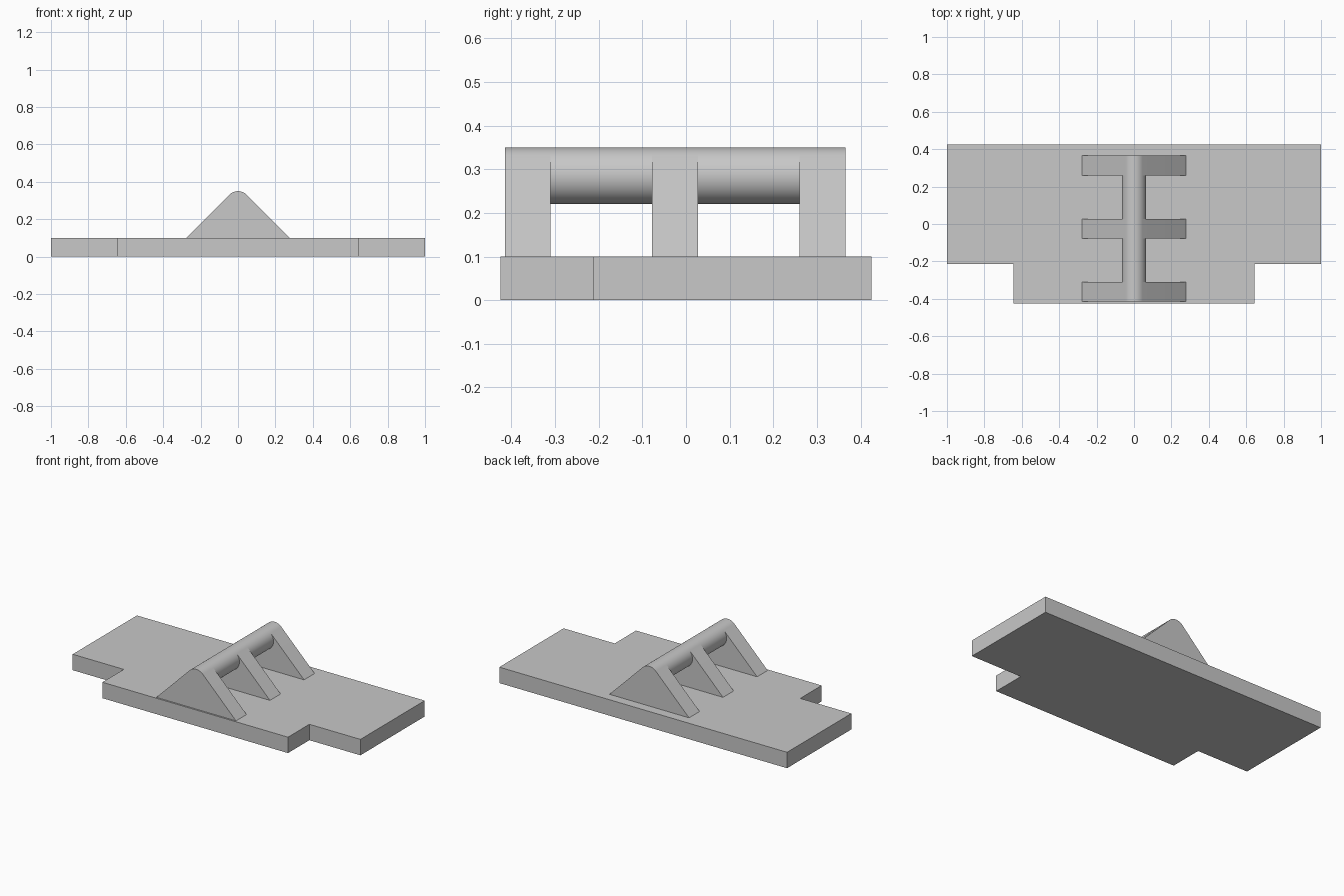
import bpy, bmesh, math

if "Cube" in bpy.data.objects:
    bpy.data.objects.remove(bpy.data.objects["Cube"])

grey = bpy.data.materials.new("plain grey")
grey.diffuse_color = (0.58, 0.58, 0.58, 1)
grey.use_nodes = True
grey.node_tree.nodes["Principled BSDF"].inputs["Base Color"].default_value = grey.diffuse_color


def prism(name, pts, to3d, direction, smooth=False):
    """Extrude a flat outline along a direction."""
    bm = bmesh.new()
    face = bm.faces.new([bm.verts.new(to3d(a, b)) for a, b in pts])
    out = bmesh.ops.extrude_face_region(bm, geom=[face])
    verts = [g for g in out["geom"] if isinstance(g, bmesh.types.BMVert)]
    bmesh.ops.translate(bm, verts=verts, vec=direction)
    bmesh.ops.recalc_face_normals(bm, faces=bm.faces[:])
    mesh = bpy.data.meshes.new(name)
    bm.to_mesh(mesh)
    bm.free()
    mesh.materials.append(grey)
    obj = bpy.data.objects.new(name, mesh)
    bpy.context.collection.objects.link(obj)
    if smooth:
        bpy.ops.object.select_all(action='DESELECT')
        obj.select_set(True)
        bpy.context.view_layer.objects.active = obj
        bpy.ops.object.shade_smooth_by_angle(angle=math.radians(30))
    return obj


# Base plate with two notched front corners
half = [(0.645, -0.425), (0.645, -0.213), (1.0, -0.213), (1.0, 0.425)]
outline = half + [(-x, y) for x, y in reversed(half)]
prism("base_plate", outline, lambda x, y: (x, y, 0), (0, 0, 0.1))

# Handle bar dimensions
R, ZC = 0.065, 0.285
Y0, Y1 = -0.415, 0.365


def arc(start, end, n):
    return [(R * math.cos(math.radians(start + (end - start) * i / n)),
             ZC + R * math.sin(math.radians(start + (end - start) * i / n)))
            for i in range(n + 1)]


# Ribs: 45 degree triangles whose tops round over the bar
foot = R * math.sqrt(2) + ZC - 0.1
rib = [(foot, 0.1)] + arc(45, 135, 16) + [(-foot, 0.1)]
for name, a, b in (("front_rib", Y0, -0.31),
                   ("middle_rib", -0.078, 0.028),
                   ("back_rib", 0.26, Y1)):
    prism(name, rib, lambda x, z, a=a: (x, a, z), (0, b - a, 0), True)

# Round bar sections spanning the gaps between ribs
for name, a, b in (("front_bar", -0.31, -0.078), ("back_bar", 0.028, 0.26)):
    prism(name, arc(45, 405, 64)[:-1], lambda x, z, a=a: (x, a, z),
          (0, b - a, 0), True)
